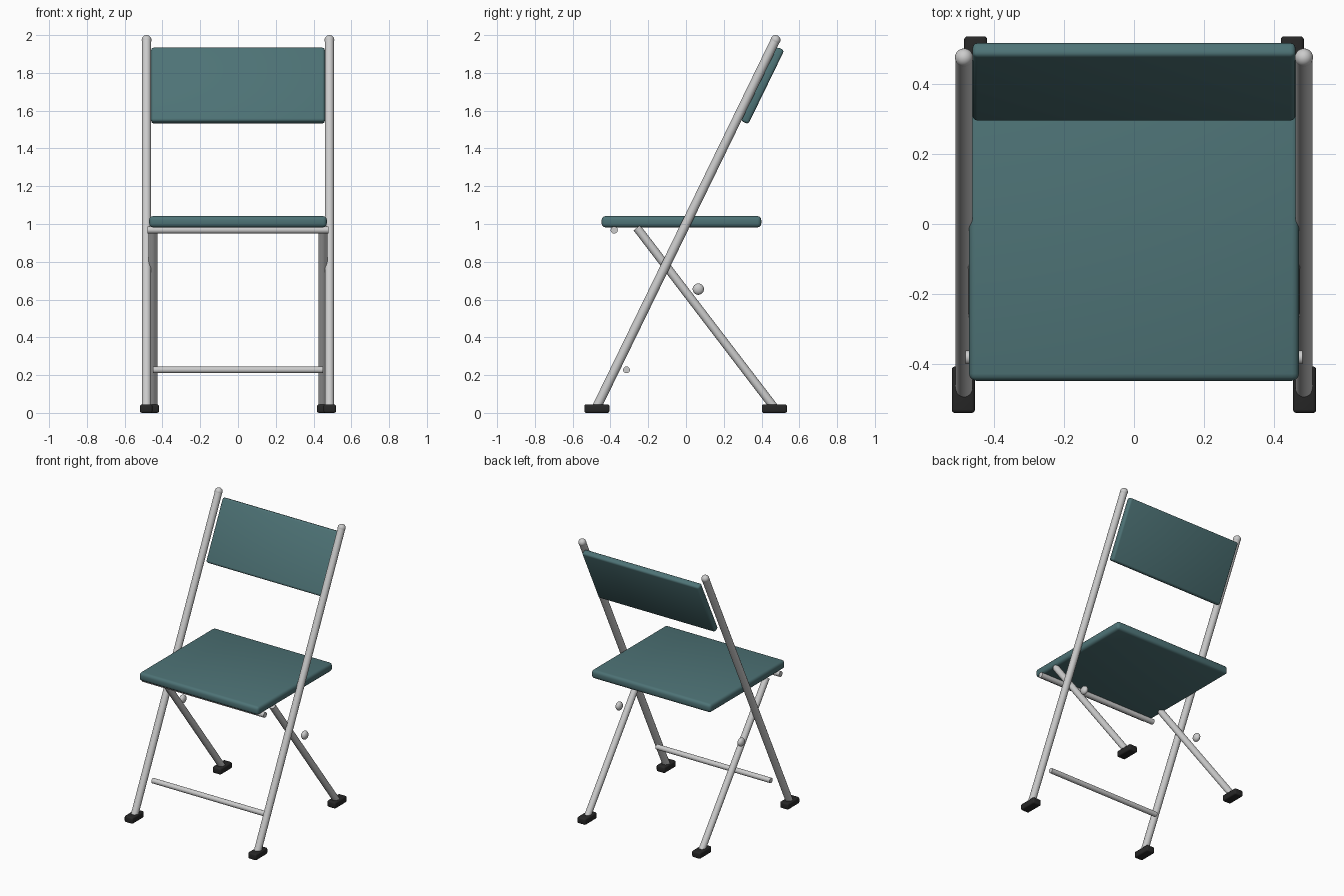
import bpy
from math import atan2, radians
from mathutils import Vector

if "Cube" in bpy.data.objects:
    bpy.data.objects.remove(bpy.data.objects["Cube"])


def material(name, color):
    m = bpy.data.materials.new(name)
    m.diffuse_color = (*color, 1)
    m.use_nodes = True
    m.node_tree.nodes["Principled BSDF"].inputs["Base Color"].default_value = m.diffuse_color
    return m


TEAL = material("teal_fabric", (0.075, 0.17, 0.18))
BLACK = material("black_rubber", (0.02, 0.02, 0.02))


def finish(name, mat=None):
    ob = bpy.context.object
    ob.name = name
    if mat:
        ob.data.materials.append(mat)
    bpy.ops.object.shade_smooth_by_angle(angle=radians(40))
    return ob


def tube(name, a, b, r):
    a, b = Vector(a), Vector(b)
    d = b - a
    bpy.ops.mesh.primitive_cylinder_add(vertices=20, radius=r, depth=d.length, location=(a + b) / 2,
                                        rotation=d.to_track_quat('Z', 'Y').to_euler())
    return finish(name)


def ball(name, loc, size):
    bpy.ops.mesh.primitive_uv_sphere_add(segments=20, ring_count=12, radius=1, location=loc)
    bpy.context.object.scale = size
    bpy.ops.object.transform_apply(location=False, rotation=False, scale=True)
    return finish(name)


def pad(name, loc, size, bevel, mat, tilt=0):
    bpy.ops.mesh.primitive_cube_add(size=1, location=loc, rotation=(tilt, 0, 0))
    bpy.context.object.scale = size
    bpy.ops.object.transform_apply(location=False, rotation=False, scale=True)
    mod = bpy.context.object.modifiers.new("bevel", 'BEVEL')
    mod.width = bevel
    mod.segments = 3
    bpy.ops.object.modifier_apply(modifier="bevel")
    return finish(name, mat)


# Long front legs run up to carry the backrest; short rear legs cross them
FRONT_LOW, FRONT_TOP = (-0.473, 0.03), (0.474, 1.974)
REAR_LOW, REAR_TOP = (0.466, 0.03), (-0.26, 0.98)
lean = atan2(FRONT_TOP[0] - FRONT_LOW[0], FRONT_TOP[1] - FRONT_LOW[1])

for side, s in (("left", -1), ("right", 1)):
    xf, xr = s * 0.484, s * 0.45
    tube(f"front_leg_{side}", (xf, *FRONT_LOW), (xf, *FRONT_TOP), 0.0245)
    ball(f"leg_cap_{side}", (xf, *FRONT_TOP), (0.026,) * 3)
    tube(f"rear_leg_{side}", (xr, *REAR_LOW), (xr, *REAR_TOP), 0.0225)
    ball(f"pivot_{side}", (s * 0.48, 0.065, 0.655), (0.021, 0.03, 0.03))
    pad(f"front_foot_{side}", (s * 0.486, -0.472, 0.0225), (0.066, 0.133, 0.045), 0.01, BLACK)
    pad(f"rear_foot_{side}", (s * 0.451, 0.468, 0.0225), (0.066, 0.133, 0.045), 0.01, BLACK)

# Cross bars
tube("seat_bar", (-0.48, -0.38, 0.968), (0.48, -0.38, 0.968), 0.019)
tube("foot_bar", (-0.449, -0.315, 0.228), (0.449, -0.315, 0.228), 0.018)

# Padded panels
pad("seat", (0, -0.024, 1.012), (0.94, 0.845, 0.06), 0.02, TEAL)
pad("backrest", (0, 0.405, 1.733), (0.92, 0.044, 0.435), 0.014, TEAL, -lean)
